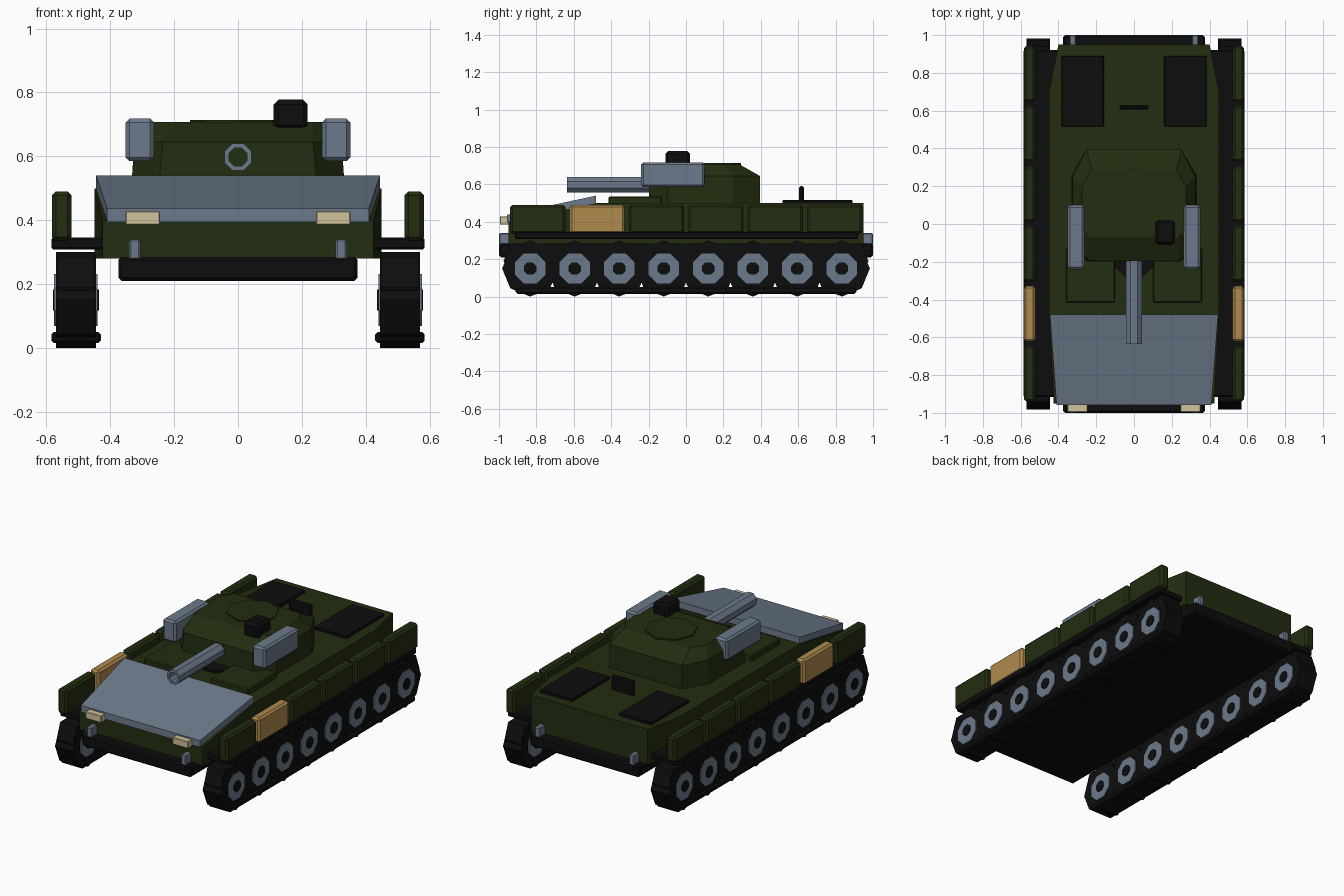
import bpy, bmesh, math
from mathutils import Vector

if "Cube" in bpy.data.objects:
    bpy.data.objects.remove(bpy.data.objects["Cube"])


def material(name, rgb):
    m = bpy.data.materials.new(name)
    m.diffuse_color = (*rgb, 1)
    m.use_nodes = True
    m.node_tree.nodes["Principled BSDF"].inputs["Base Color"].default_value = m.diffuse_color
    return m


GREEN = material("olive green", (0.016, 0.026, 0.005))
BLACK = material("black", (0.004, 0.004, 0.004))
STEEL = material("steel blue grey", (0.15, 0.195, 0.26))
TAN = material("tan", (0.43, 0.26, 0.075))
CREAM = material("lamp cream", (0.63, 0.54, 0.32))


def finish(name, bm, mat, bevel=0):
    bmesh.ops.recalc_face_normals(bm, faces=bm.faces)
    me = bpy.data.meshes.new(name)
    bm.to_mesh(me)
    bm.free()
    me.materials.append(mat)
    ob = bpy.data.objects.new(name, me)
    bpy.context.collection.objects.link(ob)
    if bevel:
        mod = ob.modifiers.new("chamfer", "BEVEL")
        mod.width, mod.segments = bevel, 1
    return ob


def loft(name, rings, mat, bevel=0, closed=False):
    """Join rings of equal point count; cap the ends, or close into a loop."""
    bm = bmesh.new()
    vs = [[bm.verts.new(p) for p in r] for r in rings]
    n = len(vs[0])
    pairs = list(zip(vs, vs[1:])) + ([(vs[-1], vs[0])] if closed else [])
    for a, b in pairs:
        for i in range(n):
            j = (i + 1) % n
            bm.faces.new((a[i], a[j], b[j], b[i]))
    if not closed:
        bm.faces.new(vs[0])
        bm.faces.new(vs[-1])
    return finish(name, bm, mat, bevel)


def box(name, x, y, z, mat, bevel=0):
    rings = [[(x[0], y[0], h), (x[1], y[0], h), (x[1], y[1], h), (x[0], y[1], h)] for h in z]
    return loft(name, rings, mat, bevel)


def stations(name, data, mat):
    """Rectangular sections along y: (y, half width, bottom, top)."""
    return loft(name, [[(-w, y, a), (w, y, a), (w, y, b), (-w, y, b)]
                       for y, w, a, b in data], mat)


def circle(r, n=8, turn=0.0):
    return [(r * math.cos(2 * math.pi * (i + turn) / n),
             r * math.sin(2 * math.pi * (i + turn) / n)) for i in range(n)]


def x_prism(name, x, profile, mat):
    return loft(name, [[(h, a, b) for a, b in profile] for h in x], mat)


def z_prism(name, z, profile, mat):
    return loft(name, [[(a, b, h) for a, b in profile] for h in z], mat)


# Hull
box("lower_hull", (-0.375, 0.375), (-1, 1), (0.21, 0.285), BLACK, 0.01)
stations("upper_hull", [(-0.95, 0.425, 0.28, 0.40), (-0.48, 0.45, 0.28, 0.50),
                        (0.70, 0.45, 0.28, 0.50), (0.95, 0.40, 0.28, 0.50)], GREEN)
stations("front_armour_plate", [(-0.957, 0.41, 0.395, 0.437),
                                (-0.48, 0.445, 0.49, 0.54)], STEEL)

# Deck fittings
z_prism("driver_hatch", (0.49, 0.515), [(x, y - 0.19) for x, y in circle(0.105, 8, 0.5)], BLACK)
box("deck_fin", (-0.078, 0.078), (0.605, 0.63), (0.49, 0.59), BLACK, 0.008)

# Turret
def turret_ring(w, c, y0, y1, y2, y3, z):
    half = [(c[0], y0), (w, y1), (w, y2), (c[1], y3)]
    pts = half + [(-x, y) for x, y in reversed(half)]
    return [(x, y, z) for x, y in pts]


loft("turret", [turret_ring(0.335, (0.25, 0.25), -0.20, -0.10, 0.25, 0.395, 0.49),
                turret_ring(0.325, (0.235, 0.25), -0.195, -0.10, 0.25, 0.395, 0.645),
                turret_ring(0.275, (0.235, 0.225), -0.07, -0.03, 0.20, 0.285, 0.707)], GREEN)
z_prism("cupola", (0.70, 0.714), [(x, y + 0.145) for x, y in circle(0.15)], GREEN)
box("roof_sight", (0.112, 0.218), (-0.11, 0.022), (0.683, 0.778), BLACK, 0.015)

# Gun barrel, hollow
tube = [(0.046, -0.16), (0.046, -0.635), (0.031, -0.635), (0.031, -0.16)]
loft("gun_barrel", [[(a, y, 0.598 + b) for a, b in circle(r, 8, 0.5)] for r, y in tube],
     STEEL, closed=True)

# Track outline: upper run with solid ends
half_track = [(0.80, 0.15), (0.80, 0.03), (0.91, 0.025), (0.975, 0.19), (0.94, 0.285)]
track_profile = half_track + [(-y, z) for y, z in reversed(half_track)]

# Everything that repeats on both sides
for s, side in ((-1, "left"), (1, "right")):
    def span(a, b):
        return (s * a, s * b)

    # Running gear
    x_prism(f"track_{side}", span(0.45, 0.565), track_profile, BLACK)
    box(f"track_bottom_{side}", span(0.43, 0.585), (-0.91, 0.91), (0.015, 0.05), BLACK, 0.008)
    for i in range(8):
        y = -0.833 + 0.238 * i
        for part, r, a, b, mat, turn in (("wheel", 0.15, 0.445, 0.57, BLACK, 0),
                                         ("wheel_disc", 0.088, 0.44, 0.576, STEEL, 0.5),
                                         ("wheel_hub", 0.036, 0.436, 0.58, BLACK, 0.5)):
            x_prism(f"{part}_{side}_{i + 1}", span(a, b),
                    [(y + p, 0.15 + q) for p, q in circle(r, 8, turn)], mat)

    # Fender and skirt panels
    box(f"fender_{side}", span(0.38, 0.585), (-0.915, 0.92), (0.308, 0.345), BLACK, 0.006)
    for i in range(6):
        y = -0.94 + 0.3175 * i
        box(f"skirt_panel_{side}_{i + 1}", span(0.522, 0.583), (y, y + 0.295),
            (0.335, 0.49), TAN if i == 1 else GREEN, 0.012)

    # Turret side pods, deck plates and engine covers
    box(f"turret_pod_{side}", span(0.263, 0.352), (-0.24, 0.10), (0.585, 0.718), STEEL, 0.012)
    box(f"deck_plate_{side}", span(0.10, 0.36), (-0.415, -0.13), (0.49, 0.535), GREEN, 0.006)
    box(f"engine_cover_{side}", span(0.16, 0.385), (0.515, 0.89), (0.49, 0.516), BLACK, 0.004)

    # Headlamps and tow hooks
    box(f"headlamp_{side}", span(0.245, 0.353), (-0.995, -0.945), (0.385, 0.428), CREAM, 0.003)
    for y, end in ((-0.97, "front"), (0.97, "rear")):
        box(f"tow_hook_{end}_{side}", span(0.306, 0.342), (y - 0.03, y + 0.03),
            (0.275, 0.34), STEEL, 0.006)
